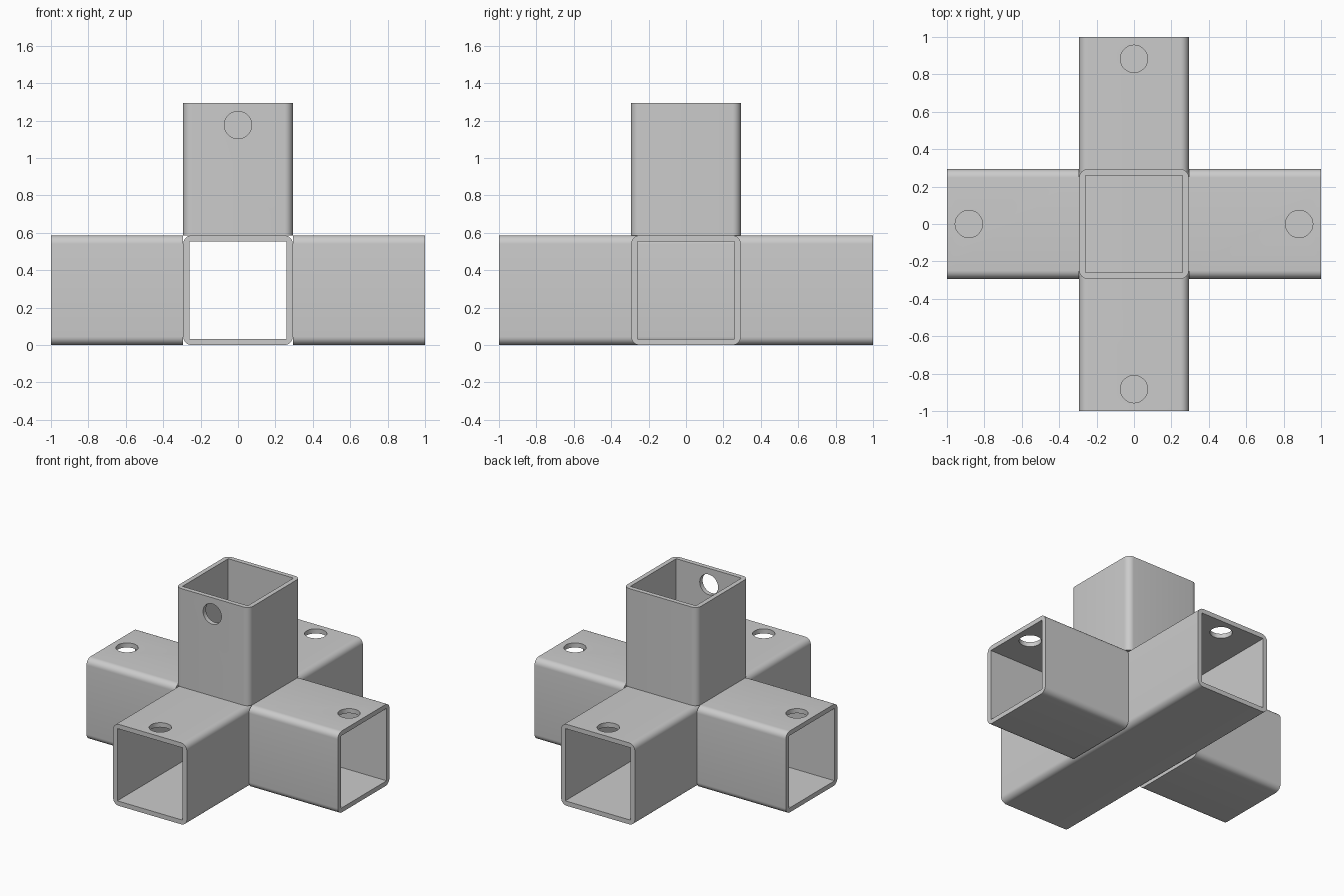
import bpy, bmesh, math
from mathutils import Matrix, Vector

cube = bpy.data.objects.get("Cube")
if cube:
    bpy.data.objects.remove(cube, do_unlink=True)

HALF, INNER, FILLET, ARC = 0.293, 0.26, 0.045, 8   # square tube section
HOLE_R, HOLE_INSET = 0.073, 0.117                  # bolt holes near the open ends
STUB = 1 - HALF

steel = bpy.data.materials.new("grey steel")
steel.use_nodes = True
colour = (0.6, 0.6, 0.6, 1)
steel.diffuse_color = colour
steel.node_tree.nodes["Principled BSDF"].inputs["Base Color"].default_value = colour


def tube_mesh(name, length):
    """Square tube along z: rounded outside, sharp inside, open at both ends."""
    bm = bmesh.new()
    ends = []
    for z in (0, length):
        arcs, inner = [], []
        for c in range(4):
            a0 = c * math.pi / 2
            sx, sy = ((1, 1), (-1, 1), (-1, -1), (1, -1))[c]
            arcs.append([bm.verts.new((sx * (HALF - FILLET) + FILLET * math.cos(a0 + t * math.pi / 2 / ARC),
                                       sy * (HALF - FILLET) + FILLET * math.sin(a0 + t * math.pi / 2 / ARC), z))
                         for t in range(ARC + 1)])
            inner.append(bm.verts.new((sx * INNER, sy * INNER, z)))
        # End rim: a fan at each corner and a strip along each side
        for c in range(4):
            d = (c + 1) % 4
            bm.faces.new(arcs[c] + [inner[c]])
            bm.faces.new((arcs[c][-1], arcs[d][0], inner[d], inner[c]))
        ends.append((sum(arcs, []), inner))
    # Outer and inner walls
    for lo, hi in zip(ends[0], ends[1]):
        for i in range(len(lo)):
            j = (i + 1) % len(lo)
            bm.faces.new((lo[i], lo[j], hi[j], hi[i]))
    bmesh.ops.recalc_face_normals(bm, faces=bm.faces)
    mesh = bpy.data.meshes.new(name)
    bm.to_mesh(mesh)
    bm.free()
    return mesh


def drill(obj, z):
    """Cut one round hole through the local -y wall."""
    bpy.ops.mesh.primitive_cylinder_add(vertices=48, radius=HOLE_R, depth=0.2,
                                        location=(0, -HALF, z), rotation=(math.pi / 2, 0, 0))
    cutter = bpy.context.object
    cutter.hide_render = True
    mod = obj.modifiers.new("hole", 'BOOLEAN')
    mod.operation, mod.solver, mod.object = 'DIFFERENCE', 'EXACT', cutter
    bpy.context.view_layer.objects.active = obj
    bpy.ops.object.modifier_apply(modifier=mod.name)
    bpy.data.objects.remove(cutter, do_unlink=True)


def tube(name, length, holes, start, axis, hole_dir):
    obj = bpy.data.objects.new(name, tube_mesh(name, length))
    bpy.context.collection.objects.link(obj)
    obj.data.materials.append(steel)
    for z in holes:
        drill(obj, z)
    # Turn local z to the tube axis and local -y to the drilled side
    z, y = Vector(axis), -Vector(hole_dir)
    obj.data.transform(Matrix.Translation(start) @ Matrix((y.cross(z), y, z)).transposed().to_4x4())
    bpy.ops.object.select_all(action='DESELECT')
    obj.select_set(True)
    bpy.context.view_layer.objects.active = obj
    bpy.ops.object.shade_smooth_by_angle(angle=math.radians(30))


UP = (0, 0, 1)
# Through tube from front to back, with the other sockets butted against it
tube("through_tube", 2, (HOLE_INSET, 2 - HOLE_INSET), (0, -1, HALF), (0, 1, 0), UP)
for name, s in (("left_socket", 1), ("right_socket", -1)):
    tube(name, STUB, (STUB - HOLE_INSET,), (s * HALF, 0, HALF), (s, 0, 0), UP)
tube("upright_socket", STUB, (STUB - HOLE_INSET,), (0, 0, 2 * HALF), UP, (0, -1, 0))
